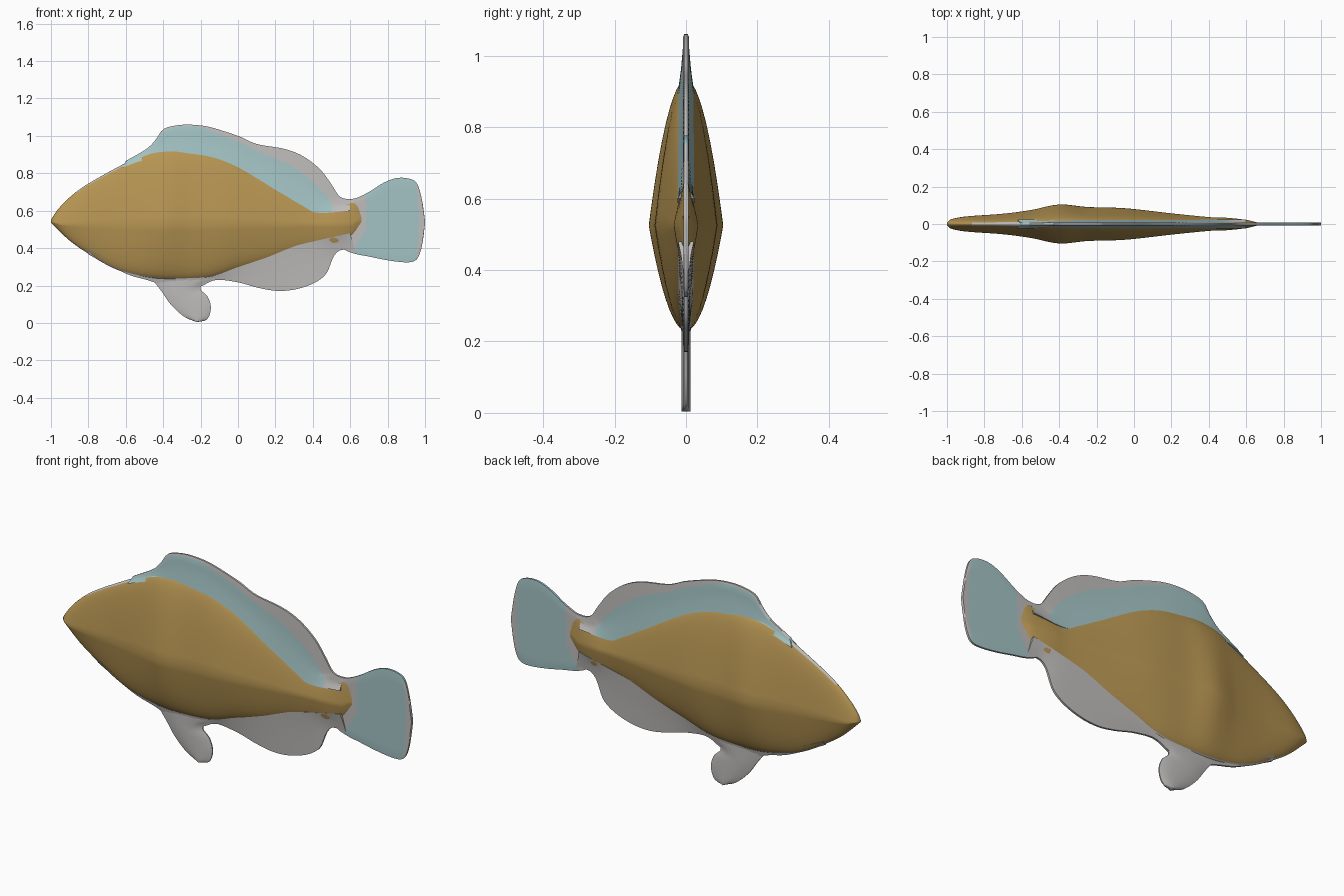
import bpy, bmesh
from mathutils import Vector

if "Cube" in bpy.data.objects:
    bpy.data.objects.remove(bpy.data.objects["Cube"])


def material(name, color):
    m = bpy.data.materials.new(name)
    m.use_nodes = True
    m.diffuse_color = (*color, 1)
    m.node_tree.nodes["Principled BSDF"].inputs["Base Color"].default_value = (*color, 1)
    return m


GOLD, TEAL, GREY = 0, 1, 2
MATS = [material("ochre gold", (0.47, 0.30, 0.085)),
        material("pale teal", (0.37, 0.55, 0.56)),
        material("light grey", (0.52, 0.51, 0.50))]


def smooth_curve(points, steps=16):
    """Dense Catmull-Rom curve through 2D points."""
    p = [Vector(q) for q in points]
    p = [2 * p[0] - p[1]] + p + [2 * p[-1] - p[-2]]
    out = []
    for a, b, c, d in zip(p, p[1:], p[2:], p[3:]):
        for i in range(steps):
            t = i / steps
            out.append(0.5 * (2 * b + (c - a) * t + (2 * a - 5 * b + 4 * c - d) * t ** 2
                              + (3 * b - a - 3 * c + d) * t ** 3))
    return out + [p[-2]]


def resample(points, n):
    """Points at equal distances along a smooth curve."""
    c = smooth_curve(points)
    dist = [0]
    for a, b in zip(c, c[1:]):
        dist.append(dist[-1] + (b - a).length)
    out, k = [], 0
    for i in range(n):
        d = dist[-1] * i / (n - 1)
        while k < len(c) - 2 and dist[k + 1] < d:
            k += 1
        out.append(c[k].lerp(c[k + 1], (d - dist[k]) / max(dist[k + 1] - dist[k], 1e-9)))
    return out


def height_at(curve, x):
    for a, b in zip(curve, curve[1:]):
        if x <= b.x:
            return a.y + (b.y - a.y) * max(0, x - a.x) / max(b.x - a.x, 1e-9)
    return curve[-1].y


def finish(name, bm, rule):
    bmesh.ops.remove_doubles(bm, verts=bm.verts, dist=1e-5)
    bmesh.ops.holes_fill(bm, edges=bm.edges, sides=0)
    bmesh.ops.recalc_face_normals(bm, faces=bm.faces)
    for f in bm.faces:
        f.material_index = rule(f.calc_center_median())
    me = bpy.data.meshes.new(name)
    bm.to_mesh(me)
    bm.free()
    for m in MATS:
        me.materials.append(m)
    ob = bpy.data.objects.new(name, me)
    bpy.context.collection.objects.link(ob)
    bpy.ops.object.select_all(action="DESELECT")
    ob.select_set(True)
    bpy.context.view_layer.objects.active = ob
    bpy.ops.object.shade_smooth_by_angle(angle=0.9)


def loft(name, rings, rule):
    """Skin closed rings of equal length."""
    bm = bmesh.new()
    vs = [[bm.verts.new(p) for p in r] for r in rings]
    n = len(vs[0])
    for a, b in zip(vs, vs[1:]):
        for i in range(n):
            j = (i + 1) % n
            bm.faces.new((a[i], a[j], b[j], b[i]))
    finish(name, bm, rule)


def fin(name, rows, halves, rule, n=70):
    """Thin blade through rows of points, each row with its own half thickness."""
    rows = [resample(r, n) for r in rows]
    rings = []
    for col in zip(*rows):
        near = [(p.x, -h, p.y) for p, h in zip(col, halves)]
        far = [(p.x, h, p.y) for p, h in zip(col, halves)]
        rings.append(near + far[::-1])
    loft(name, rings, rule)


# Body outline, seen from the side, and half width along its length
top = [(-1, .552), (-.95, .622), (-.85, .712), (-.7, .802), (-.5, .905), (-.4, .928),
       (-.3, .932), (-.15, .912), (0, .855), (.15, .775), (.3, .692), (.4, .642),
       (.47, .625), (.55, .638), (.63, .66), (.66, .61)]
bottom = [(-1, .535), (-.9, .44), (-.8, .37), (-.7, .31), (-.6, .268), (-.45, .236),
          (-.3, .23), (-.15, .242), (0, .286), (.15, .327), (.3, .376), (.42, .402),
          (.53, .41), (.6, .455), (.66, .52)]
width = [(-1, .006), (-.98, .024), (-.9, .04), (-.7, .055), (-.55, .075), (-.4, .104),
         (-.25, .091), (-.1, .087), (0, .08), (.2, .057), (.4, .037), (.5, .033),
         (.6, .022), (.66, .008)]
top_c, bottom_c, width_c = map(smooth_curve, (top, bottom, width))

# Body: two sides that bulge towards a soft ridge at mid height
STEPS = [0, .06, .15, .25, .35, .45, .55, .65, .74, .82, .9, 1]
rings = []
for i in range(101):
    x = -1 + 1.66 * i / 100
    hi, lo, w = (height_at(c, x) for c in (top_c, bottom_c, width_c))
    mid = min(max(.525, lo + .3 * (hi - lo)), hi - .3 * (hi - lo))
    side = [(w * (1 - u), mid + (hi - mid) * (1 - (1 - u) ** 2)) for u in STEPS[::-1]]
    side += [(w * (1 - u), mid - (mid - lo) * (1 - (1 - u) ** 2)) for u in STEPS[1:]]
    rings.append([(x, -y, z) for y, z in side] + [(x, y, z) for y, z in side[-2:0:-1]])


def body_rule(c):
    rim = .18 * height_at(width_c, c.x)
    if abs(c.y) < rim and -.86 < c.x < .6:
        if c.z < .5:
            return GREY
        return TEAL if c.x > -.52 else GREY
    return GOLD


loft("body", rings, body_rule)

# Dorsal fin with a pale border along its free edge
base = [(-.62, .83), (-.5, .87), (-.3, .89), (-.15, .87), (0, .81), (.15, .73),
        (.3, .64), (.42, .59), (.6, .6)]
blue_edge = [(-.6, .862), (-.49, .925), (-.44, .975), (-.39, 1.03), (-.3, 1.05), (-.2, 1.045),
             (0, .97), (.1, .92), (.2, .88), (.3, .83), (.4, .755), (.47, .685), (.5, .645), (.6, .64)]
edge = [(-.6, .866), (-.49, .93), (-.44, .98), (-.4, 1.035), (-.33, 1.056), (-.25, 1.06),
        (-.15, 1.047), (0, 1), (.1, .957), (.25, .93), (.35, .89), (.44, .82), (.5, .74),
        (.54, .68), (.58, .663), (.65, .665)]
blue_c = smooth_curve(blue_edge)
between = [a.lerp(b, .45) for a, b in zip(resample(base, 20), resample(blue_edge, 20))]
inner = [a.lerp(b, .8) for a, b in zip(resample(base, 20), resample(blue_edge, 20))]
fin("dorsal_fin", [base, between, inner, blue_edge, edge], [.024, .014, .009, .008, .005],
    lambda c: GREY if c.z > height_at(blue_c, c.x) - .002 or c.x > .5 else TEAL)

# Tail fin
tail_top = [(.54, .63), (.58, .66), (.63, .667), (.7, .70), (.78, .75), (.85, .775), (.92, .77),
            (.96, .74), (.985, .65), (1, .545)]
tail_low = [(.54, .42), (.58, .386), (.64, .366), (.7, .355), (.8, .335), (.9, .324), (.95, .335),
            (.975, .38), (.99, .45), (1, .535)]
a, b = resample(tail_low, 60), resample(tail_top, 60)
ROWS = 16
tail_rows = [[p.lerp(q, i / ROWS) for p, q in zip(a, b)] for i in range(ROWS + 1)]


def tail_rule(c):
    front = .685 if c.z > .5 else .685 - .6 * (.5 - c.z)
    back = .955 + .015 * (1 - abs(c.z - .55) / .2)
    return TEAL if front < c.x < back else GREY


fin("tail_fin", tail_rows, [.005] + [.007] * (ROWS - 1) + [.005], tail_rule)

# Belly keel and anal fin in one blade
keel_base = [(-.8, .39), (-.6, .3), (-.45, .27), (-.3, .26), (-.15, .275), (0, .32),
             (.15, .36), (.3, .41), (.42, .44), (.6, .48)]
keel_edge = [(-.8, .366), (-.6, .264), (-.48, .228), (-.38, .195), (-.28, .185), (-.2, .195),
             (-.12, .23), (0, .217), (.1, .19), (.2, .172), (.3, .178), (.4, .21), (.47, .26),
             (.5, .33), (.53, .38), (.57, .392), (.63, .37)]
a, b = resample(keel_base, 40), resample(keel_edge, 40)
keel_rows = [[p.lerp(q, t) for p, q in zip(a, b)] for t in (0, .35, .7, 1)]
fin("anal_fin", keel_rows, [.022, .014, .009, .005], lambda c: GREY)

# Pelvic fin: a rounded paddle below the belly
front = [(-.46, .235), (-.41, .17), (-.36, .1), (-.29, .035), (-.22, .004)]
back = [(-.1, .24), (-.18, .21), (-.2, .18), (-.162, .14), (-.145, .08), (-.165, .02), (-.22, .004)]
a, b = resample(front, 40), resample(back, 40)
paddle = [[p.lerp(q, t) for p, q in zip(a, b)] for t in (0, .1, .3, .5, .7, .9, 1)]
fin("pelvic_fin", paddle, [.003, .008, .012, .013, .012, .008, .003], lambda c: GREY)
